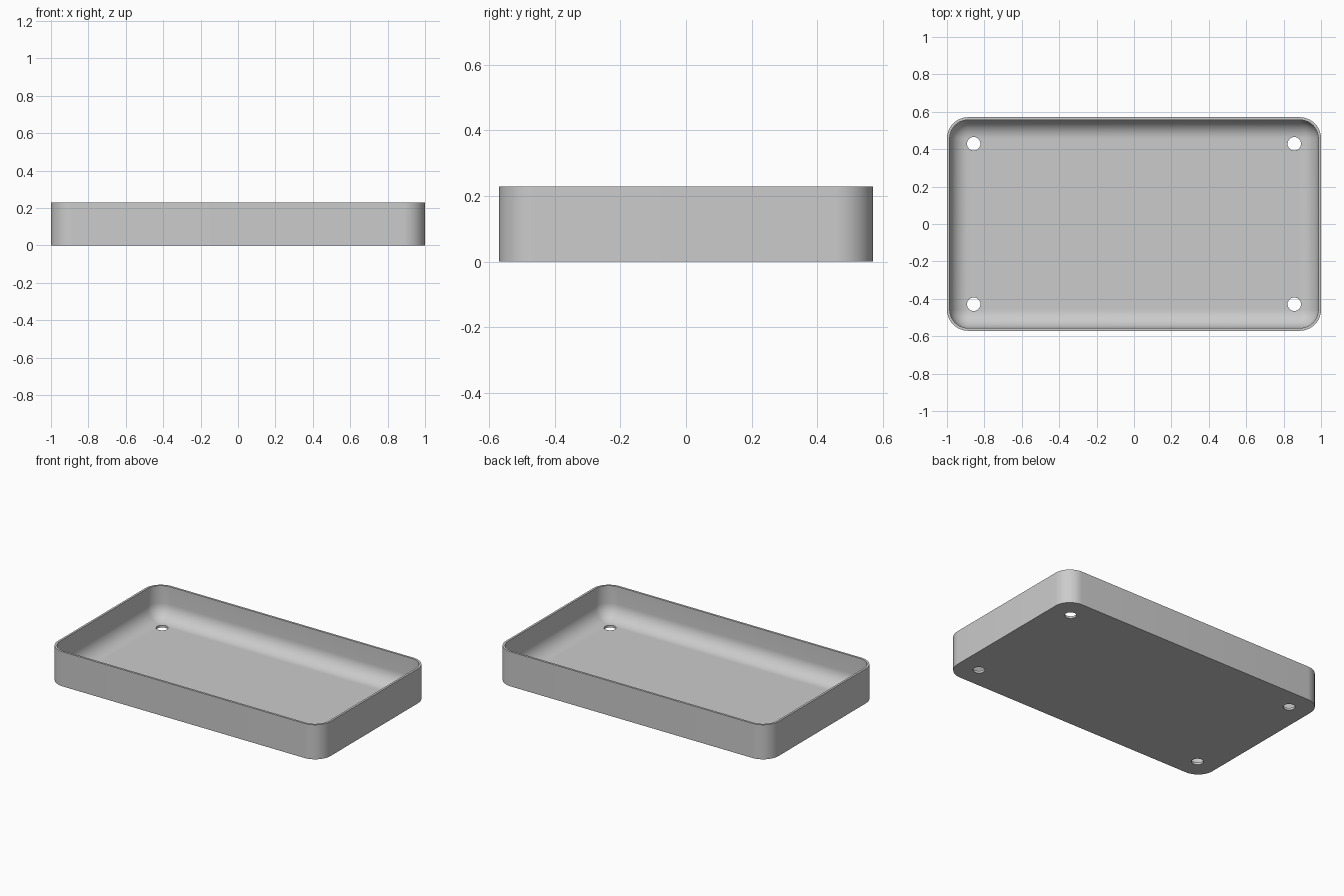
import bpy
import bmesh
from math import cos, sin, pi

cube = bpy.data.objects.get("Cube")
if cube:
    bpy.data.objects.remove(cube, do_unlink=True)

HALF_X, HALF_Y, HEIGHT = 1.0, 0.571, 0.229
WALL = 0.0143
CORNER = 0.114
FILLET = CORNER - WALL
HOLE_X, HOLE_Y, HOLE_R = 0.857, 0.429, 0.036
STEPS = 12

grey = bpy.data.materials.new("light grey")
grey.use_nodes = True
colour = (0.6, 0.6, 0.6, 1)
grey.diffuse_color = colour
grey.node_tree.nodes["Principled BSDF"].inputs["Base Color"].default_value = colour


def rounded_loop(bm, inset, z):
    """Rounded rectangle of vertices, inset from the outer wall."""
    radius = CORNER - inset
    cx, cy = HALF_X - CORNER, HALF_Y - CORNER
    verts = []
    for quarter, (sx, sy) in enumerate([(1, 1), (-1, 1), (-1, -1), (1, -1)]):
        for i in range(STEPS + 1):
            a = (quarter + i / STEPS) * pi / 2
            verts.append(bm.verts.new((sx * cx + radius * cos(a),
                                       sy * cy + radius * sin(a), z)))
    return verts


# Tray shell: outer wall, rim, inner wall, rounded inner floor edge
bm = bmesh.new()
profile = [(0, 0), (0, HEIGHT), (WALL, HEIGHT)]
for i in range(STEPS + 1):
    a = i / STEPS * pi / 2
    profile.append((WALL + FILLET * (1 - cos(a)), WALL + FILLET * (1 - sin(a))))
loops = [rounded_loop(bm, inset, z) for inset, z in profile]
for low, high in zip(loops, loops[1:]):
    for i in range(len(low)):
        j = (i + 1) % len(low)
        bm.faces.new((low[i], low[j], high[j], high[i]))
bm.faces.new(loops[0][::-1])
bm.faces.new(loops[-1])
bmesh.ops.remove_doubles(bm, verts=bm.verts, dist=1e-5)
bmesh.ops.recalc_face_normals(bm, faces=bm.faces)
mesh = bpy.data.meshes.new("tray")
bm.to_mesh(mesh)
bm.free()
mesh.materials.append(grey)
tray = bpy.data.objects.new("tray", mesh)
bpy.context.collection.objects.link(tray)

# Four screw holes through the floor
bm = bmesh.new()
for sx in (-1, 1):
    for sy in (-1, 1):
        made = bmesh.ops.create_cone(bm, cap_ends=True, segments=40, radius1=HOLE_R,
                                     radius2=HOLE_R, depth=0.2)
        bmesh.ops.translate(bm, verts=made["verts"], vec=(sx * HOLE_X, sy * HOLE_Y, 0))
mesh = bpy.data.meshes.new("hole_cutter")
bm.to_mesh(mesh)
bm.free()
mesh.materials.append(grey)
cutter = bpy.data.objects.new("hole_cutter", mesh)
cutter.hide_render = True
bpy.context.collection.objects.link(cutter)

cut = tray.modifiers.new("screw holes", "BOOLEAN")
cut.operation = "DIFFERENCE"
cut.solver = "EXACT"
cut.object = cutter

bpy.ops.object.select_all(action="DESELECT")
tray.select_set(True)
bpy.context.view_layer.objects.active = tray
bpy.ops.object.modifier_apply(modifier=cut.name)
bpy.data.objects.remove(cutter, do_unlink=True)
bpy.ops.object.shade_smooth_by_angle(angle=pi / 6)
